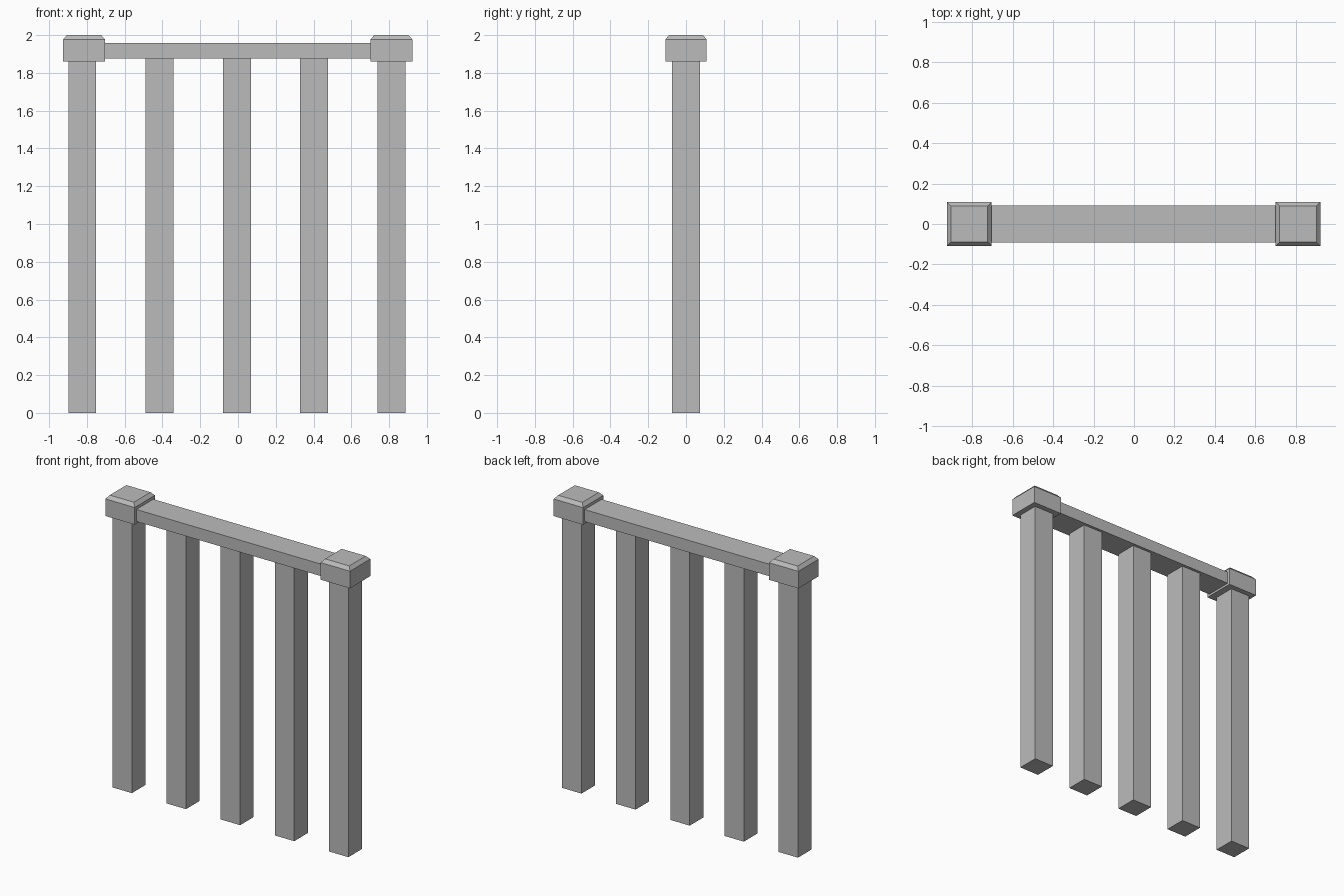
import bpy
import bmesh

cube = bpy.data.objects.get("Cube")
if cube:
    bpy.data.objects.remove(cube, do_unlink=True)

grey = bpy.data.materials.new("plain grey")
grey.use_nodes = True
COLOUR = (0.5, 0.5, 0.5, 1)
grey.diffuse_color = COLOUR
grey.node_tree.nodes["Principled BSDF"].inputs["Base Color"].default_value = COLOUR


def box(name, x, width, depth, bottom, top, chamfer=None):
    """Box centred on y = 0; chamfer = (inset, height) slopes the upper edges."""
    bm = bmesh.new()
    bmesh.ops.create_cube(bm, size=1)
    shoulder = top - chamfer[1] if chamfer else top
    for v in bm.verts:
        v.co.x *= width
        v.co.y *= depth
        v.co.z = shoulder if v.co.z > 0 else bottom
    if chamfer:
        # Extrude the top face and draw it in
        face = max(bm.faces, key=lambda f: f.calc_center_median().z)
        new = bmesh.ops.extrude_discrete_faces(bm, faces=[face])["faces"][0]
        for v in new.verts:
            v.co.x *= 1 - 2 * chamfer[0] / width
            v.co.y *= 1 - 2 * chamfer[0] / depth
            v.co.z = top
    mesh = bpy.data.meshes.new(name)
    bm.to_mesh(mesh)
    bm.free()
    mesh.materials.append(grey)
    obj = bpy.data.objects.new(name, mesh)
    obj.location.x = x
    bpy.context.collection.objects.link(obj)


# Five evenly spaced square posts
for i in range(5):
    end = i in (0, 4)
    name = "end_post" if end else "baluster"
    box(f"{name}_{i + 1}", -0.006 + (i - 2) * 0.409, 0.147, 0.147,
        0, 1.87 if end else 1.88)

# Chamfered caps on the end posts
for side, x in (("right", -0.815), ("left", 0.812)):
    box(f"post_cap_{side}", x, 0.222, 0.219, 1.86, 2, chamfer=(0.02, 0.023))

# Handrail running between the caps
box("handrail", -0.002, 1.44, 0.184, 1.875, 1.957)
